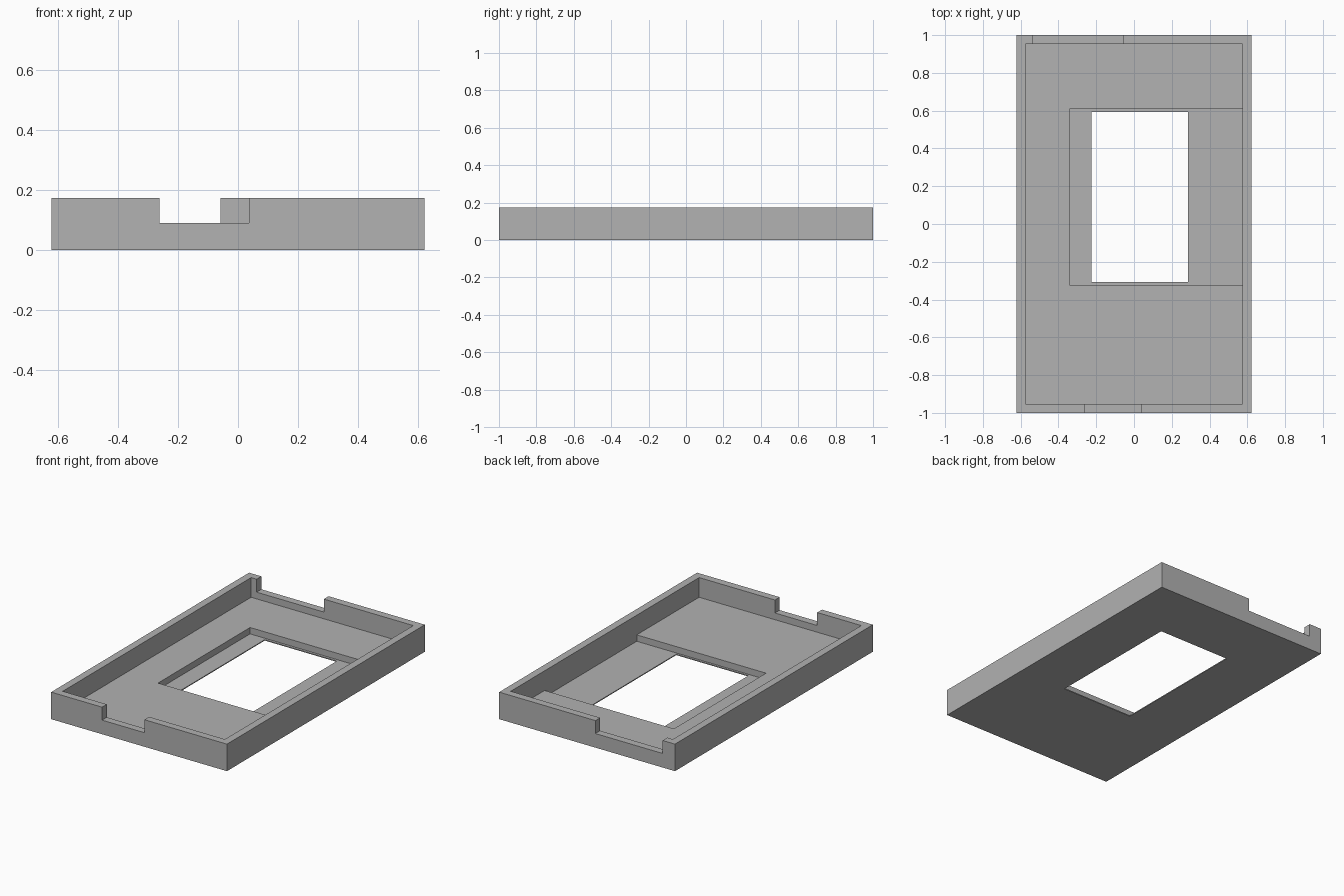
import bpy
import bmesh
from mathutils import Matrix, Vector

# Remove the default cube
cube = bpy.data.objects.get("Cube")
if cube:
    bpy.data.objects.remove(cube, do_unlink=True)

HALF_X, HALF_Y, HEIGHT = 0.622, 1.0, 0.173
WALL = 0.048
FLOOR = 0.047
LIP = 0.006          # thin sheet left around the window
NOTCH = 0.09         # height of the notch sills
ABOVE = HEIGHT + 0.1
IN_X, IN_Y = HALF_X - WALL, HALF_Y - WALL

grey = bpy.data.materials.new("plain_grey")
grey.use_nodes = True
colour = (0.445, 0.445, 0.445, 1)
grey.diffuse_color = colour
grey.node_tree.nodes["Principled BSDF"].inputs["Base Color"].default_value = colour


def box(name, x, y, z):
    """Box object spanning the given (low, high) ranges."""
    lo, hi = Vector((x[0], y[0], z[0])), Vector((x[1], y[1], z[1]))
    bm = bmesh.new()
    bmesh.ops.create_cube(
        bm, size=1,
        matrix=Matrix.Translation((lo + hi) / 2) @ Matrix.Diagonal((*(hi - lo), 1)))
    mesh = bpy.data.meshes.new(name)
    bm.to_mesh(mesh)
    bm.free()
    mesh.materials.append(grey)
    obj = bpy.data.objects.new(name, mesh)
    bpy.context.collection.objects.link(obj)
    return obj


# Solid block for the tray
tray = box("tray", (-HALF_X, HALF_X), (-HALF_Y, HALF_Y), (0, HEIGHT))

# Cutters: inside, recess, window and the two wall notches
cutters = [
    box("inside_cutter", (-IN_X, IN_X), (-IN_Y, IN_Y), (FLOOR, ABOVE)),
    box("recess_cutter", (-0.341, IN_X), (-0.322, 0.609), (LIP, ABOVE)),
    box("window_cutter", (-0.226, 0.285), (-0.308, 0.593), (-0.1, ABOVE)),
    box("front_notch_cutter", (-0.262, 0.037), (-1.1, -0.9), (NOTCH, ABOVE)),
    box("back_notch_cutter", (-0.535, -0.059), (0.9, 1.1), (NOTCH, ABOVE)),
]
for cutter in cutters:
    cutter.hide_render = True
    cut = tray.modifiers.new(cutter.name, "BOOLEAN")
    cut.operation = "DIFFERENCE"
    cut.solver = "EXACT"
    cut.object = cutter

# Bake the cuts and discard the cutters
graph = bpy.context.evaluated_depsgraph_get()
cut_mesh = bpy.data.meshes.new_from_object(tray.evaluated_get(graph))
tray.modifiers.clear()
tray.data = cut_mesh
cut_mesh.name = "tray"
for cutter in cutters:
    bpy.data.objects.remove(cutter, do_unlink=True)

# Merge flat neighbouring faces
bm = bmesh.new()
bm.from_mesh(cut_mesh)
bmesh.ops.remove_doubles(bm, verts=bm.verts, dist=0.0001)
bmesh.ops.dissolve_limit(bm, angle_limit=0.01, verts=bm.verts, edges=bm.edges)
for face in bm.faces:
    face.smooth = False
bm.to_mesh(cut_mesh)
bm.free()
